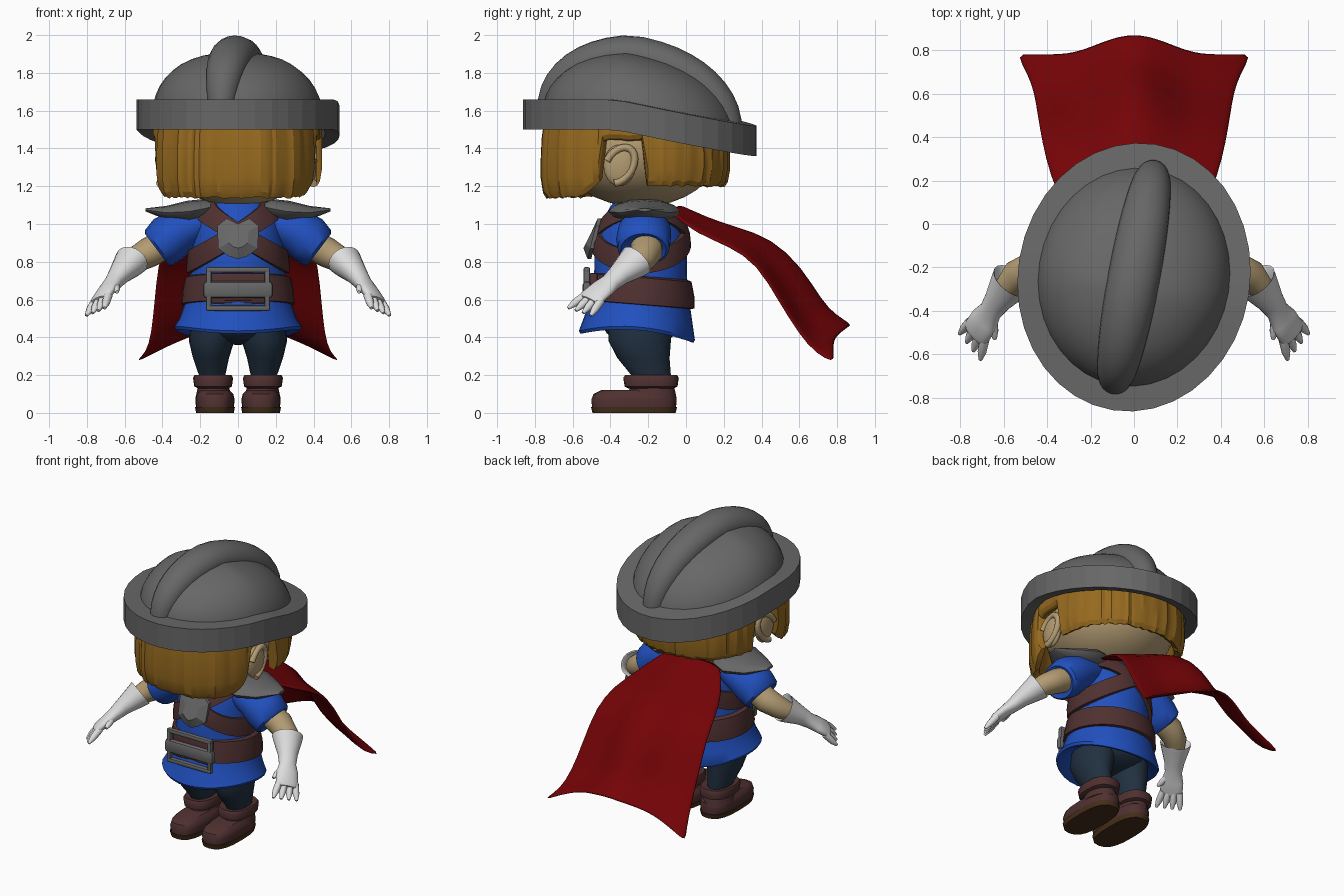
import bpy, bmesh, math, random
from mathutils import Vector, Matrix

random.seed(4)
old = bpy.data.objects.get("Cube")
if old:
    bpy.data.objects.remove(old)


def material(name, *rgb):
    m = bpy.data.materials.new(name)
    m.use_nodes = True
    m.diffuse_color = (*rgb, 1)
    m.node_tree.nodes["Principled BSDF"].inputs["Base Color"].default_value = (*rgb, 1)
    return m


STEEL = material("dark steel", .135, .135, .135)
HAIR = material("golden hair", .31, .145, .014)
SKIN = material("skin", .45, .33, .17)
BLUE = material("blue cloth", .015, .08, .52)
RED = material("red cloth", .175, .001, .002)
LEATHER = material("brown leather", .08, .03, .03)
NAVY = material("navy cloth", .015, .03, .052)
WHITE = material("white glove", .72, .72, .72)
SOLE = material("dark sole", .06, .028, .01)


def finish(name, bm, mat, angle=40):
    bmesh.ops.recalc_face_normals(bm, faces=bm.faces)
    me = bpy.data.meshes.new(name)
    bm.to_mesh(me)
    bm.free()
    me.materials.append(mat)
    me.shade_smooth()
    me.set_sharp_from_angle(angle=math.radians(angle))
    ob = bpy.data.objects.new(name, me)
    bpy.context.collection.objects.link(ob)
    return ob


def rings(name, loops, mat, wrap=False, angle=40):
    """Skin a list of point loops; either join last to first or cap both ends."""
    bm = bmesh.new()
    rows = [[bm.verts.new(p) for p in loop] for loop in loops]
    n = len(rows[0])
    pairs = list(zip(rows, rows[1:])) + ([(rows[-1], rows[0])] if wrap else [])
    for a, b in pairs:
        for i in range(n):
            j = (i + 1) % n
            bm.faces.new((a[i], a[j], b[j], b[i]))
    if not wrap:
        bm.faces.new(rows[0])
        bm.faces.new(rows[-1])
    return finish(name, bm, mat, angle)


def power(v, e):
    return math.copysign(abs(v) ** e, v)


def oval(n, rx, ry, p=2):
    turns = [math.tau * i / n for i in range(n)]
    return [(rx * power(math.sin(a), 2 / p), -ry * power(math.cos(a), 2 / p)) for a in turns]


def loft(name, path, mat, n=20, ref=(1, 0, 0), axis=None, p=2):
    """Oval sections along a path of (x, y, z, radius along ref, other radius)."""
    pts = [Vector(q[:3]) for q in path]
    loops = []
    for i, q in enumerate(path):
        t = Vector(axis) if axis else pts[min(i + 1, len(pts) - 1)] - pts[max(i - 1, 0)]
        t.normalize()
        a = Vector(ref)
        a = (a - t * a.dot(t)).normalized()
        b = t.cross(a)
        loops.append([pts[i] + a * u + b * v for u, v in oval(n, q[3], q[4], p)])
    return rings(name, loops, mat)


def ball(name, centre, size, mat):
    bm = bmesh.new()
    bmesh.ops.create_uvsphere(bm, u_segments=28, v_segments=16, radius=1,
                              matrix=Matrix.Translation(centre) @ Matrix.Diagonal((*size, 1)))
    return finish(name, bm, mat)


def box(name, centre, size, mat, bevel=.01):
    bm = bmesh.new()
    bmesh.ops.create_cube(bm, size=1, matrix=Matrix.Translation(centre) @ Matrix.Diagonal((*size, 1)))
    bmesh.ops.bevel(bm, geom=bm.edges[:], offset=bevel, segments=2, affect='EDGES', profile=.5)
    return finish(name, bm, mat)


def turn(ob, degrees):
    """Head parts are built round the origin, then placed and turned."""
    ob.data.transform(Matrix.Translation((0, -.245, 0)) @ Matrix.Rotation(math.radians(degrees), 4, 'Z'))


# Helmet: brim, dome and crest, all sinking towards the back
def drop(y):
    return .21 * max(0, y + .05)


def tilted(rx, ry, z, n=36):
    return [(x, y, z - drop(y)) for x, y in oval(n, rx, ry)]


turn(rings("helmet_brim", [tilted(.46, .54, 1.51), tilted(.535, .62, 1.5),
                           tilted(.535, .62, 1.66), tilted(.42, .49, 1.66)], STEEL, wrap=True, angle=8), -9)
dome = []
for k in range(11):
    f = math.pi / 2 * k / 10.2
    r = math.cos(f) ** .8
    dome.append([(x, y, 1.59 + .32 * math.sin(f) - drop(y)) for x, y in oval(36, .45 * r, .515 * r)])
turn(rings("helmet_dome", dome, STEEL), -9)
crest = []
for k in range(21):
    f = math.pi * (k / 20 - .5)
    y, c = .47 * power(math.sin(f), .9), abs(math.cos(f))
    crest.append((0, y, 1.59 + .31 * c ** .9 - drop(y), .07 + .05 * c, .08 + .022 * c))
turn(loft("helmet_crest", crest, STEEL), -10.5)

# Head and ears
turn(ball("head", (0, 0, 1.4), (.4, .43, .31), SKIN), -6)
for s, side in ((1, "left"), (-1, "right")):
    turn(ball(side + "_ear", (.385 * s, -.08, 1.31), (.035, .085, .11), SKIN), -4)
    rim = []
    for k in range(15):
        f = math.radians(165 - 18 * k)
        y, z = .075 * math.cos(f) + .03 * math.sin(f), .095 * math.sin(f)
        rim.append(((.405 - .1 * y) * s, y - .08, 1.31 + z, .02, .02))
    turn(loft(side + "_ear_rim", rim, SKIN, n=10), -4)

# Hair: a shell of strands, cut high over the ears
N = 120
strand = [1 + random.uniform(-.016, .012) for _ in range(N)]
ragged = [random.uniform(-.006, .006) for _ in range(N)]


def hem(i):
    a = abs((i / N * math.tau + math.pi) % math.tau - math.pi)
    if a < 1.36:
        return 1.14 + .13 * max(0, (a - .9) / .46) ** 3 + ragged[i]
    return (1.44 if a < 1.72 else 1.2) + ragged[i]


def hair_ring(scale, fall, rough=True):
    loop = []
    for i, (x, y) in enumerate(oval(N, .44, .5, 2.4)):
        k = scale * (strand[i] if rough else 1)
        loop.append((x * k, y * k - .025, 1.56 + (hem(i) - 1.56) * fall))
    return loop


shell = [hair_ring(.85, .1, False), hair_ring(.87, .95, False), hair_ring(.94, 1)]
shell += [hair_ring(k, f) for k, f in ((.975, .93), (1, .75), (1, .5), (.99, .25), (.96, 0))]
turn(rings("hair", shell, HAIR, wrap=True, angle=22), -5)

# Tunic with flared skirt, its hem raised at the sides
DOWN = (0, .08, 1)
body = [(0, -.25, .5, .31, .285), (0, -.24, .6, .275, .26), (0, -.24, .75, .25, .245),
        (0, -.24, .9, .24, .245), (0, -.23, 1, .225, .215), (0, -.23, 1.08, .2, .17), (0, -.23, 1.13, .14, .13)]
skirt = [(0, -.25, .47, .24, .2), (0, -.26, .4, .31, .28), (0, -.26, .395, .33, .3), (0, -.26, .41, .338, .308)]
tunic = loft("tunic", skirt + body, BLUE, n=32, axis=DOWN)
for v in tunic.data.vertices:
    if v.co.z < .46:
        v.co.z += .4 * v.co.x ** 2
loft("neck", [(0, -.23, 1.08, .12, .11), (0, -.23, 1.2, .12, .11)], SKIN)
loft("belt", [(0, -.24, .57, .27, .26), (0, -.24, .575, .3, .285), (0, -.235, .64, .295, .28),
              (0, -.235, .715, .28, .265), (0, -.235, .725, .25, .24)], LEATHER, n=32, axis=DOWN)


# Crossed straps that wrap the chest from shoulder to opposite hip
def on_body(a, z, k):
    low, high = body[-2:]
    for p, q in zip(body, body[1:]):
        if p[2] <= z <= q[2]:
            low, high = p, q
            break
    f = min(1, max(0, (z - low[2]) / (high[2] - low[2])))
    cy, rx, ry = (low[i] + (high[i] - low[i]) * f for i in (1, 3, 4))
    return ((rx + k) * math.sin(a), cy - (ry + k) * math.cos(a), z)


for s, side in ((1, "left"), (-1, "right")):
    band = []
    for half, k in ((-.06, -.02), (-.06, .022), (0, .026), (.06, .022), (.06, -.02)):
        steps = [math.tau * i / 48 for i in range(48)]
        band.append([on_body(a, .95 - s * .15 * math.sin(a) + half, k) for a in steps])
    rings(side + "_chest_strap", band, LEATHER, wrap=True)

# Chest plate: faceted shield leaning back
outline = [(0, 1), (.06, 1.03), (.11, .99), (.105, .87), (.05, .83), (0, .815)]
outline += [(-x, z) for x, z in outline[-2:0:-1]]
loops = [[(x * k, y + .25 * (z - .9), .93 + (z - .93) * k) for x, z in outline]
         for k, y in ((1, -.48), (1, -.5), (.5, -.522))]
rings("chest_plate", loops, STEEL, angle=15)

# Buckle: open frame with a bar across the belt
for z, label in ((.757, "top"), (.555, "bottom")):
    box("buckle_" + label, (0, -.525, z), (.34, .035, .03), STEEL)
for s, side in ((1, "left"), (-1, "right")):
    box(side + "_buckle_side", (.155 * s, -.525, .656), (.03, .035, .2), STEEL)
box("buckle_bar", (0, -.525, .652), (.37, .045, .09), STEEL, .02)
box("buckle_pad", (0, -.49, .66), (.29, .045, .16), LEATHER)

# Limbs, mirrored
ACROSS, UP = (0, 1, 0), (0, 0, 1)
WIDE = Vector((.6, .75, -.25))
for s, side in ((1, "left"), (-1, "right")):
    def limb(part, path, mat, **options):
        for key in ("ref", "axis"):
            if key in options:
                x, y, z = options[key]
                options[key] = (x * s, y, z)
        return loft(side + "_" + part, [(q[0] * s, *q[1:]) for q in path], mat, **options)

    limb("shoulder_plate", [(.1, -.22, 1.1, .1, .03), (.17, -.22, 1.083, .16, .05), (.26, -.22, 1.066, .19, .058),
                            (.38, -.22, 1.06, .13, .036), (.49, -.22, 1.075, .035, .008)], STEEL, n=12, ref=ACROSS)
    limb("sleeve", [(.14, -.22, 1.02, .1, .08), (.22, -.22, 1, .125, .1), (.3, -.22, .97, .14, .12),
                    (.37, -.225, .92, .145, .13), (.42, -.225, .875, .138, .118), (.43, -.225, .865, .12, .105),
                    (.42, -.225, .87, .09, .08)], BLUE, ref=ACROSS, axis=(.8, 0, -.6))
    limb("forearm", [(.36, -.21, .91, .085, .08), (.47, -.21, .85, .085, .08), (.54, -.24, .81, .075, .07),
                     (.61, -.32, .75, .05, .05)], SKIN, ref=ACROSS)

    # Glove: flared cuff, palm, four fingers and a thumb
    limb("glove", [(.6, -.3, .77, .06, .06), (.567, -.265, .803, .09, .078), (.563, -.262, .806, .1, .088),
                   (.58, -.285, .785, .092, .08), (.63, -.355, .73, .064, .056), (.66, -.4, .69, .055, .045),
                   (.69, -.445, .655, .072, .036), (.725, -.5, .61, .075, .03), (.735, -.515, .595, .06, .02)],
         WHITE, ref=WIDE, axis=(.14, -.2, -.17))
    fingers = [(Vector((.72, -.49, .61)) + WIDE * k, Vector((.755, -.565, .535)) + WIDE * k * 1.45)
               for k in (-.055, -.018, .018, .055)]
    fingers.append((Vector((.67, -.42, .67)) - WIDE * .03, Vector((.64, -.53, .64))))
    for i, (root, tip) in enumerate(fingers):
        mid = root.lerp(tip, .6)
        limb("thumb" if i == 4 else f"finger_{i + 1}", [(*root, .022, .024), (*mid, .021, .021), (*tip, .009, .009)],
             WHITE, n=10, ref=WIDE)

    # Trouser leg and boot
    limb("leg", [(.125, -.24, .48, .125, .17), (.14, -.245, .38, .12, .165), (.143, -.225, .29, .095, .138),
                 (.137, -.185, .2, .07, .105), (.137, -.18, .14, .065, .09)], NAVY, axis=UP)
    limb("boot_cuff", [(.132, -.185, .13, .08, .12), (.132, -.185, .14, .1, .14), (.132, -.185, .185, .106, .147),
                       (.132, -.185, .2, .098, .138), (.132, -.185, .195, .07, .1)], LEATHER, axis=UP, p=2.5)
    limb("boot_ankle", [(.13, -.18, .08, .095, .13), (.13, -.18, .15, .08, .115)], LEATHER, axis=UP)
    limb("boot_foot", [(.122, -.275, .025, .1, .222), (.122, -.275, .07, .104, .226), (.122, -.272, .1, .097, .218),
                       (.122, -.265, .122, .075, .18)], LEATHER, axis=UP, p=2.7)
    limb("boot_sole", [(.122, -.275, 0, .1, .22), (.122, -.275, .032, .106, .228)], SOLE, axis=UP, p=2.7)

ball("hips", (0, -.235, .46), (.235, .2, .1), NAVY)

# Cape: rows of centre y, z, edge y, z and half width
rows = [(-.04, 1.1, -.08, 1.06, .21), (.1, 1.03, .06, .95, .32), (.27, .975, .23, .885, .39),
        (.45, .92, .38, .79, .425), (.61, .77, .5, .58, .445), (.72, .585, .6, .42, .46),
        (.79, .515, .69, .31, .49), (.875, .465, .785, .265, .55)]
bm = bmesh.new()
grid = []
for cy, cz, ey, ez, w in rows:
    line = []
    for k in range(-8, 9):
        u = abs(k) / 8
        sweep = (1 - math.cos(math.pi * min(1, u * 1.6))) / 2
        line.append(bm.verts.new((w * k / 8, cy + (ey - cy) * sweep, cz + (ez - cz) * u ** 1.5)))
    grid.append(line)
for a, b in zip(grid, grid[1:]):
    for i in range(len(a) - 1):
        bm.faces.new((a[i], a[i + 1], b[i + 1], b[i]))
cape = finish("cape", bm, RED)
thick = cape.modifiers.new("thickness", 'SOLIDIFY')
thick.thickness = .018
thick.offset = 0
cape.modifiers.new("smooth", 'SUBSURF').levels = 1
